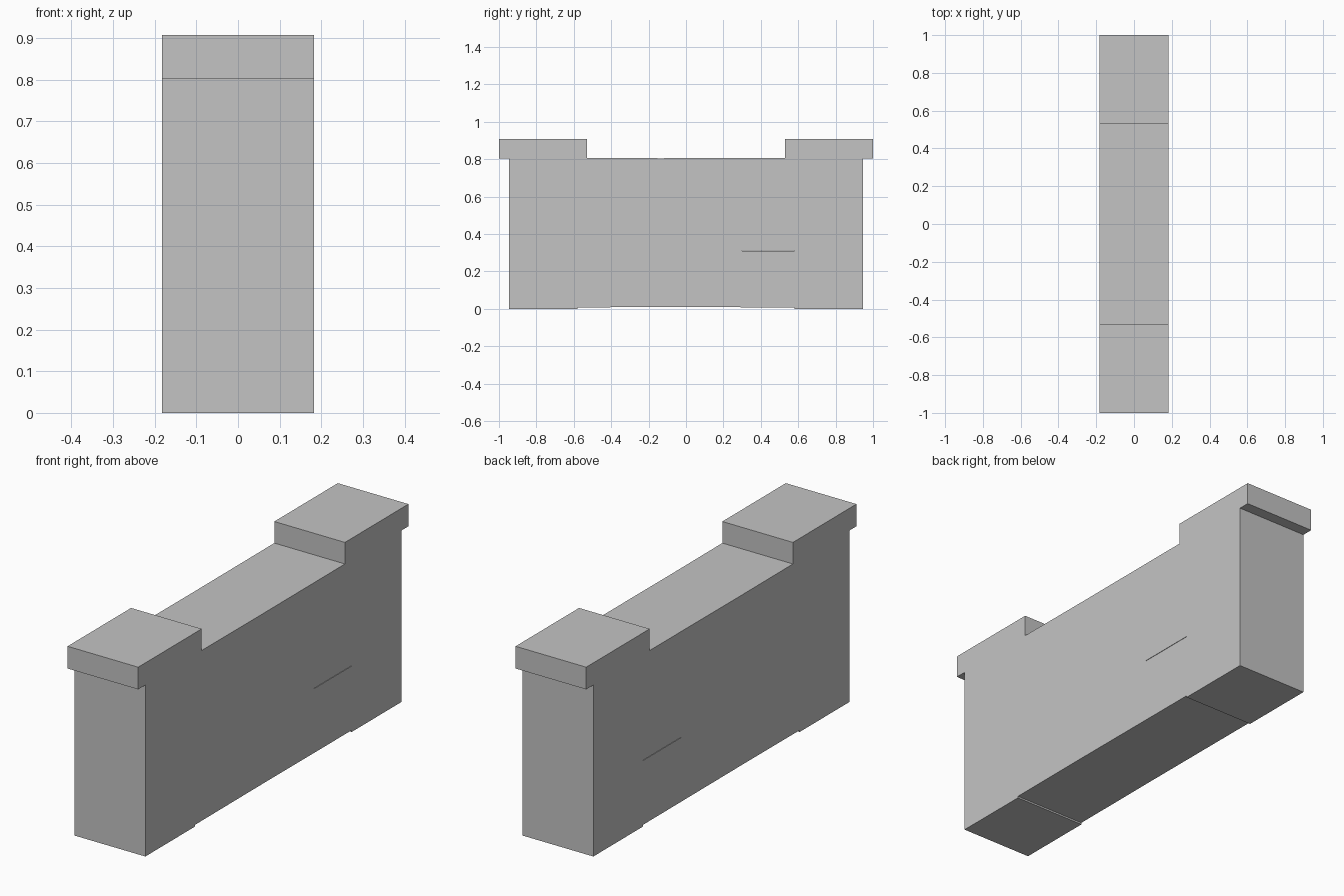
import bpy
import bmesh

cube = bpy.data.objects.get("Cube")
if cube:
    bpy.data.objects.remove(cube, do_unlink=True)

HALF_WIDTH = 0.183
END, BODY_END, FOOT = 1.0, 0.947, 0.58   # half lengths along y
STEP, TOP, LEDGE, BED = 0.53, 0.907, 0.803, 0.806
SEAM = -0.14

grey = bpy.data.materials.new("plain grey")
grey.use_nodes = True
grey.diffuse_color = (0.55, 0.55, 0.55, 1)
grey.node_tree.nodes["Principled BSDF"].inputs["Base Color"].default_value = (0.55, 0.55, 0.55, 1)


def extrude_profile(name, profile, half_width):
    """Extrude a (y, z) outline across x."""
    bm = bmesh.new()
    face = bm.faces.new([bm.verts.new((-half_width, y, z)) for y, z in profile])
    result = bmesh.ops.extrude_face_region(bm, geom=[face])
    moved = [v for v in result["geom"] if isinstance(v, bmesh.types.BMVert)]
    bmesh.ops.translate(bm, vec=(2 * half_width, 0, 0), verts=moved)
    bmesh.ops.recalc_face_normals(bm, faces=bm.faces[:])
    mesh = bpy.data.meshes.new(name)
    bm.to_mesh(mesh)
    bm.free()
    mesh.materials.append(grey)
    obj = bpy.data.objects.new(name, mesh)
    bpy.context.collection.objects.link(obj)
    return obj


# One end: foot, end wall, overhanging ledge, raised block and step down
half = [(FOOT, 0.008), (FOOT, 0), (BODY_END, 0), (BODY_END, LEDGE),
        (END, LEDGE), (END, TOP), (STEP, TOP), (STEP, BED)]
mirrored = [(-y, z) for y, z in reversed(half)]

# Whole outline, with the faint bend across the top bed and the underside
outline = half + [(SEAM, BED - 0.001)] + mirrored + [(SEAM, 0.009)]
wall = extrude_profile("wall_block", outline, HALF_WIDTH)

# Thin slit through both long sides
slit = [(0.3, 0.309), (0.58, 0.309), (0.58, 0.311), (0.3, 0.311)]
cutter = extrude_profile("slit_cutter", slit, HALF_WIDTH + 0.1)
cutter.hide_render = True
cutter.hide_viewport = True
cutter.display_type = 'WIRE'
cut = wall.modifiers.new("slit", 'BOOLEAN')
cut.operation = 'DIFFERENCE'
cut.solver = 'EXACT'
cut.object = cutter
